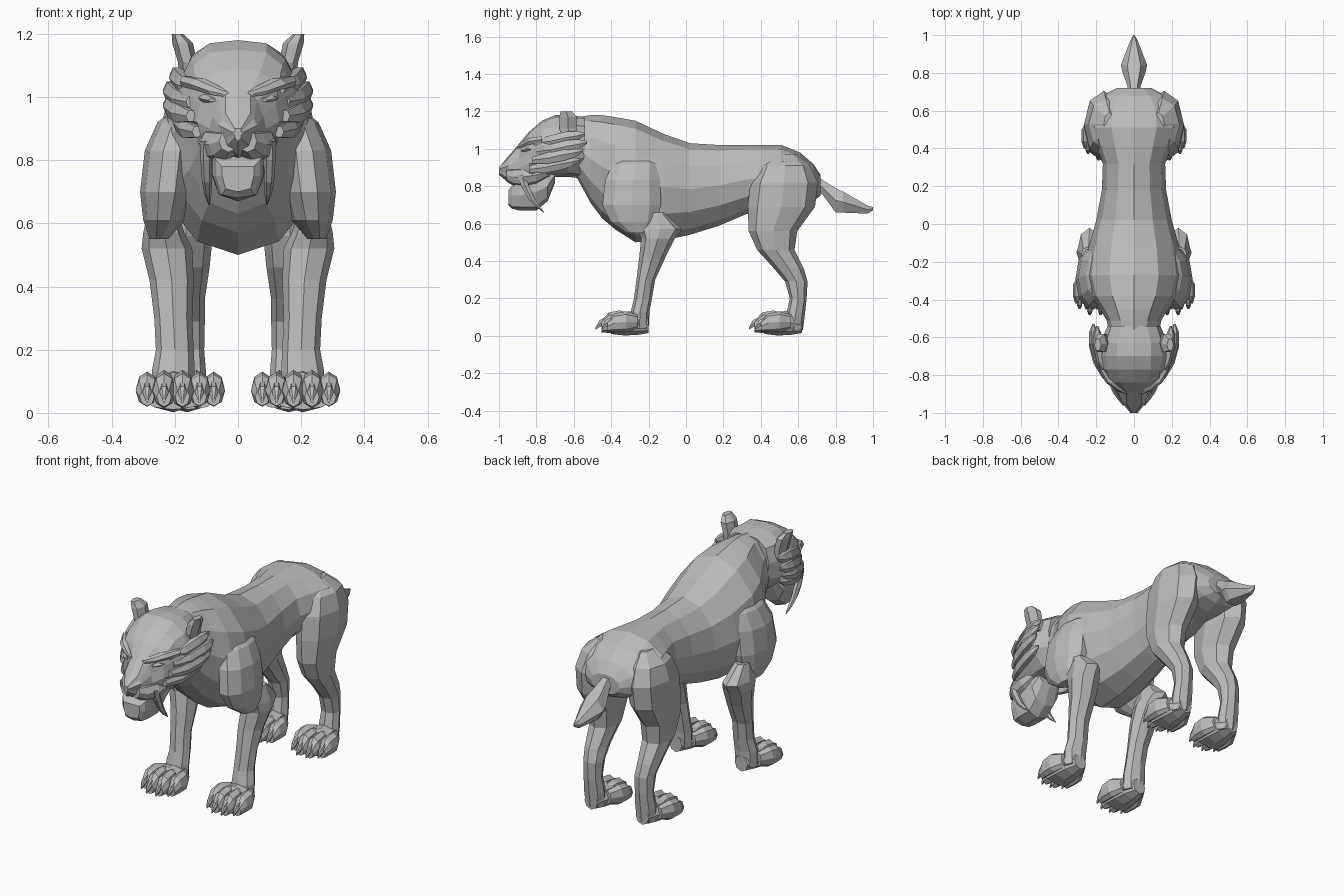
import bpy, bmesh
from math import sin, cos, tau
from mathutils import Vector

if "Cube" in bpy.data.objects:
    bpy.data.objects.remove(bpy.data.objects["Cube"])

grey = bpy.data.materials.new("stone grey")
grey.use_nodes = True
colour = (0.5, 0.5, 0.5, 1)
grey.diffuse_color = colour
grey.node_tree.nodes["Principled BSDF"].inputs["Base Color"].default_value = colour

UNIT = 0.01  # all sizes below are in hundredths


def loft(name, rings, mirror=False):
    """Skin a list of equal-length point rings and cap both ends."""
    bm = bmesh.new()
    loops = [[bm.verts.new(Vector(p) * UNIT) for p in ring] for ring in rings]
    count = len(loops[0])
    for a, b in zip(loops, loops[1:]):
        for i in range(count):
            j = (i + 1) % count
            bm.faces.new((a[i], a[j], b[j], b[i]))
    bm.faces.new(loops[0])
    bm.faces.new(loops[-1])
    bmesh.ops.recalc_face_normals(bm, faces=bm.faces)
    mesh = bpy.data.meshes.new(name)
    bm.to_mesh(mesh)
    bm.free()
    mesh.materials.append(grey)
    obj = bpy.data.objects.new(name, mesh)
    bpy.context.collection.objects.link(obj)
    if mirror:
        mod = obj.modifiers.new("mirror", "MIRROR")
        mod.use_mirror_merge = False
    return obj


def upright(name, path, sides=8, mirror=True):
    """Limb of level oval rings: x, y, z, half width, half depth."""
    turns = [tau * i / sides for i in range(sides)]
    return loft(name, [[(x + w * cos(t), y + d * sin(t), z) for t in turns]
                       for x, y, z, w, d in path], mirror)


def lengthwise(name, path, sides=8, mirror=True):
    """Form of oval rings facing along y: x, y, z, half width, half height."""
    turns = [tau * i / sides for i in range(sides)]
    return loft(name, [[(x + w * cos(t), y, z + h * sin(t)) for t in turns]
                       for x, y, z, w, h in path], mirror)


def spine(name, stations, sides=12):
    """Central form from stations: y, top, bottom, half width."""
    return lengthwise(name, [(0, y, (top + low) / 2, w, (top - low) / 2)
                             for y, top, low, w in stations], sides, False)


def outlined(name, sections):
    """Central form from half outlines (x, z), top to bottom, keyed by y."""
    return loft(name, [[(x, y, z) for x, z in half] + [(-x, y, z) for x, z in half[-2:0:-1]]
                       for y, half in sections.items()])


# Trunk and neck
spine("body", [
    (-70, 112, 92, 10), (-58, 117, 84, 13), (-51, 118, 71, 14.5),
    (-45, 118, 63, 18), (-38, 117, 57, 23), (-27, 115, 50, 26),
    (-12, 108, 51, 24), (2, 103, 54, 20), (18, 102, 59, 17),
    (32, 102, 65, 16.5), (41, 102, 67, 20), (51, 102, 69, 24),
    (61, 98, 70, 22.5), (68, 92, 72, 17), (72, 86, 75, 9)])

# Short tail
spine("tail", [(66, 88, 78, 4), (73, 84, 75, 3.5), (80, 80, 65, 6),
               (84, 78, 65, 7), (97, 70, 65, 2), (100, 69, 67, 0.3)], 6)

# Forelegs
upright("shoulder", [
    (15, -26, 98, 3, 7), (18.5, -27, 92, 7, 13), (21, -28.5, 83, 8.5, 15.5),
    (22.5, -29, 70, 8.5, 16.5), (23.5, -28, 61, 6.5, 13), (25, -26, 55, 3, 6)], 10)
upright("foreleg", [
    (24, -16, 66, 4, 4), (23.5, -14, 57, 6.5, 12), (22.5, -15, 52, 8, 9),
    (21, -18, 42, 7, 7), (20.5, -21.5, 30, 6, 5), (20, -23, 20, 6, 4.8),
    (20.5, -24.5, 13, 6.8, 5), (20.5, -25, 4, 6.5, 5)])

# Hind legs
upright("hind_leg", [
    (13, 53, 97, 3, 6), (15, 53, 91, 9, 13.5), (16, 52.5, 82, 10.5, 18),
    (16.5, 51, 69, 10, 18), (16.5, 46.5, 56, 8.5, 13), (16.5, 48, 46, 7.5, 10),
    (16.5, 55, 36, 6, 8), (16, 59, 29, 5.5, 6), (16, 60, 20, 5.3, 4.5),
    (16, 58.5, 11, 6, 5), (16, 57.5, 3, 5.5, 5)])


# Paws with four toes and claws each
def paw(name, x, front):
    lengthwise(name + "_pad", [
        (x, front + 29, 6, 4, 4.5), (x, front + 23, 7, 7, 6.5),
        (x, front + 16, 6.5, 8.5, 6.3), (x, front + 9, 4, 9, 3)])
    for number, offset in enumerate((-8.3, -2.9, 2.9, 8.3)):
        y = front + 0.6 * abs(offset)
        tx = x + offset
        tall = 6.4 - 0.1 * abs(offset)
        lengthwise(f"{name}_toe_{number}", [
            (x + offset * 0.7, y + 18, 7.5, 2.5, tall * 0.7), (tx, y + 12, 7.5, 3.5, tall),
            (tx, y + 6, 7, 3.6, tall * 0.9), (tx, y + 2, 5, 2.3, tall * 0.5)])
        lengthwise(f"{name}_claw_{number}", [
            (tx, y + 4, 8, 1.2, 2), (tx, y + 1, 6.5, 1.4, 2.2),
            (tx, y - 1, 4, 0.5, 0.8)], 6)


paw("front_paw", 20.5, -49)
paw("hind_paw", 16, 33)

# Head with a broad skull and a diamond-shaped nose
outlined("head", {
    -54: [(0, 117), (7, 116), (12, 112), (14, 104), (13, 95), (8, 86), (0, 84)],
    -63: [(0, 118), (9, 117), (15, 113), (18, 105), (18, 95), (10, 87), (0, 85)],
    -70: [(0, 118), (9, 117), (15, 112), (20, 102), (19, 94), (10, 87), (0, 85)],
    -77: [(0, 115), (9, 114), (14, 110), (18, 102), (17, 93), (10, 86), (0, 84)],
    -84: [(0, 109), (7, 108), (13, 104), (12, 98), (13, 92), (11, 85), (0, 81)],
    -89: [(0, 103), (4, 102), (6, 99), (8, 94), (9, 90), (8, 84), (0, 80)],
    -95: [(0, 96), (4, 95), (5, 93), (6, 91), (5, 87), (4, 84), (0, 82)],
    -100: [(0, 90), (1, 90), (1, 89), (2, 89), (1, 88), (1, 87), (0, 86)]})

# Muzzle, chin and fangs
lengthwise("upper_lip", [
    (7, -73, 88, 3, 3), (7, -80, 86, 5.5, 5), (6.3, -87, 85, 6, 5.5),
    (4.3, -92, 85, 5, 5), (3, -96, 86, 3, 3.5)])
outlined("lower_jaw", {
    -70: [(0, 90), (6, 89), (7, 86), (5, 83), (0, 82)],
    -74: [(0, 89), (8, 88), (9, 80), (6, 74), (0, 72)],
    -80: [(0, 86), (8, 86), (9, 77), (6, 69), (0, 67)],
    -89: [(0, 82), (8, 82), (8, 75), (6, 69), (0, 67)],
    -93: [(0, 80), (7, 80), (7, 75), (5, 69), (0, 68)],
    -95: [(0, 78), (5, 78), (5, 75), (4, 71), (0, 70)]})
upright("sabre_fang", [
    (9.8, -88, 86, 2, 2.5), (10, -86, 80, 1.9, 2.4), (9.8, -82.5, 73, 1.6, 2),
    (9.5, -79, 69, 1.1, 1.3), (9.2, -76, 66, 0.2, 0.3)], 6)

# Brows, eyelids and ears
lengthwise("brow", [
    (17, -77, 105, 1.5, 2), (12, -84, 104, 3, 2),
    (7, -88, 102, 2.5, 1.6), (4, -90, 101, 1, 1)], 6)
lengthwise("eyelid", [
    (11, -83, 100, 2, 1.5), (9, -86, 99.5, 3, 1.4), (8, -88, 99, 1.5, 0.5)], 6)
upright("ear", [
    (15.5, -62, 105, 3, 4), (16, -63, 111, 3, 5.5),
    (17.5, -63, 117, 3.3, 5.5), (19.2, -64, 120, 1.8, 3.5)], 6)

# Swept cheek locks, each one bulging then tapering backwards
for number, (height, spread, back) in enumerate(
        [(106, 21, -54), (101.5, 23, -53), (97, 23, -55), (92, 20, -57)]):
    lengthwise(f"cheek_lock_{number}", [
        (spread * 0.65, back - 27, height - 3, 1.5, 2),
        (spread * 0.82, back - 19, height - 2, 2.5, 3.5),
        (spread - 2, back - 10, height, 2.8, 3.8),
        (spread - 1.5, back - 4, height + 1, 2.2, 2.8),
        (spread - 1.5, back, height + 2, 0.5, 0.9)], 6)
